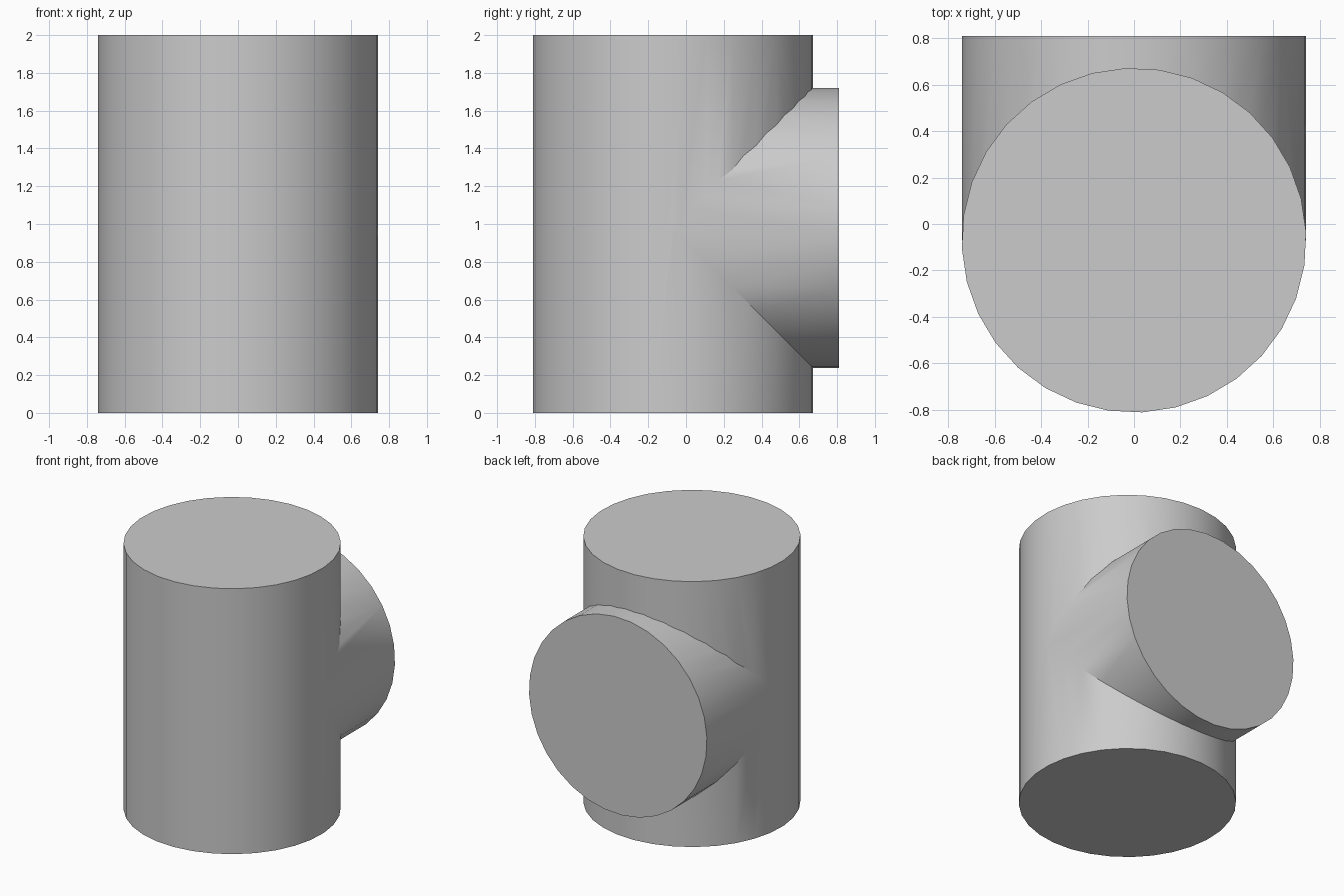
import bpy
import bmesh
from math import radians
from mathutils import Matrix

cube = bpy.data.objects.get("Cube")
if cube:
    bpy.data.objects.remove(cube, do_unlink=True)

RADIUS = 0.742
AXIS_Y = -0.07
TWIST = Matrix.Rotation(radians(2.8), 4, "Z")

grey = bpy.data.materials.new("plain grey")
grey.use_nodes = True
colour = (0.6, 0.6, 0.6, 1)
grey.diffuse_color = colour
grey.node_tree.nodes["Principled BSDF"].inputs["Base Color"].default_value = colour


def cylinder(name, length, placement):
    """Closed cylinder centred on its own z axis, then placed."""
    bm = bmesh.new()
    bmesh.ops.create_cone(bm, cap_ends=True, segments=32, radius1=RADIUS,
                          radius2=RADIUS, depth=length, matrix=placement @ TWIST)
    mesh = bpy.data.meshes.new(name)
    bm.to_mesh(mesh)
    bm.free()
    mesh.materials.append(grey)
    obj = bpy.data.objects.new(name, mesh)
    bpy.context.collection.objects.link(obj)
    return obj


# Upright main pipe
pipe = cylinder("tee_pipe", 2, Matrix.Translation((0, AXIS_Y, 1)))

# Side branch, from the main axis out to the back
end_y = 0.81
branch = cylinder("branch_cutter", end_y - AXIS_Y,
                  Matrix.Translation((0, (end_y + AXIS_Y) / 2, 0.98))
                  @ Matrix.Rotation(radians(-90), 4, "X"))

# Join the two into one skin
join = pipe.modifiers.new("join_branch", "BOOLEAN")
join.operation = "UNION"
join.solver = "EXACT"
join.object = branch
bpy.ops.object.select_all(action="DESELECT")
pipe.select_set(True)
bpy.context.view_layer.objects.active = pipe
bpy.ops.object.modifier_apply(modifier=join.name)
bpy.data.objects.remove(branch, do_unlink=True)

# Round walls smooth, rims and deep joint sharp
bpy.ops.object.shade_smooth_by_angle(angle=radians(30))
